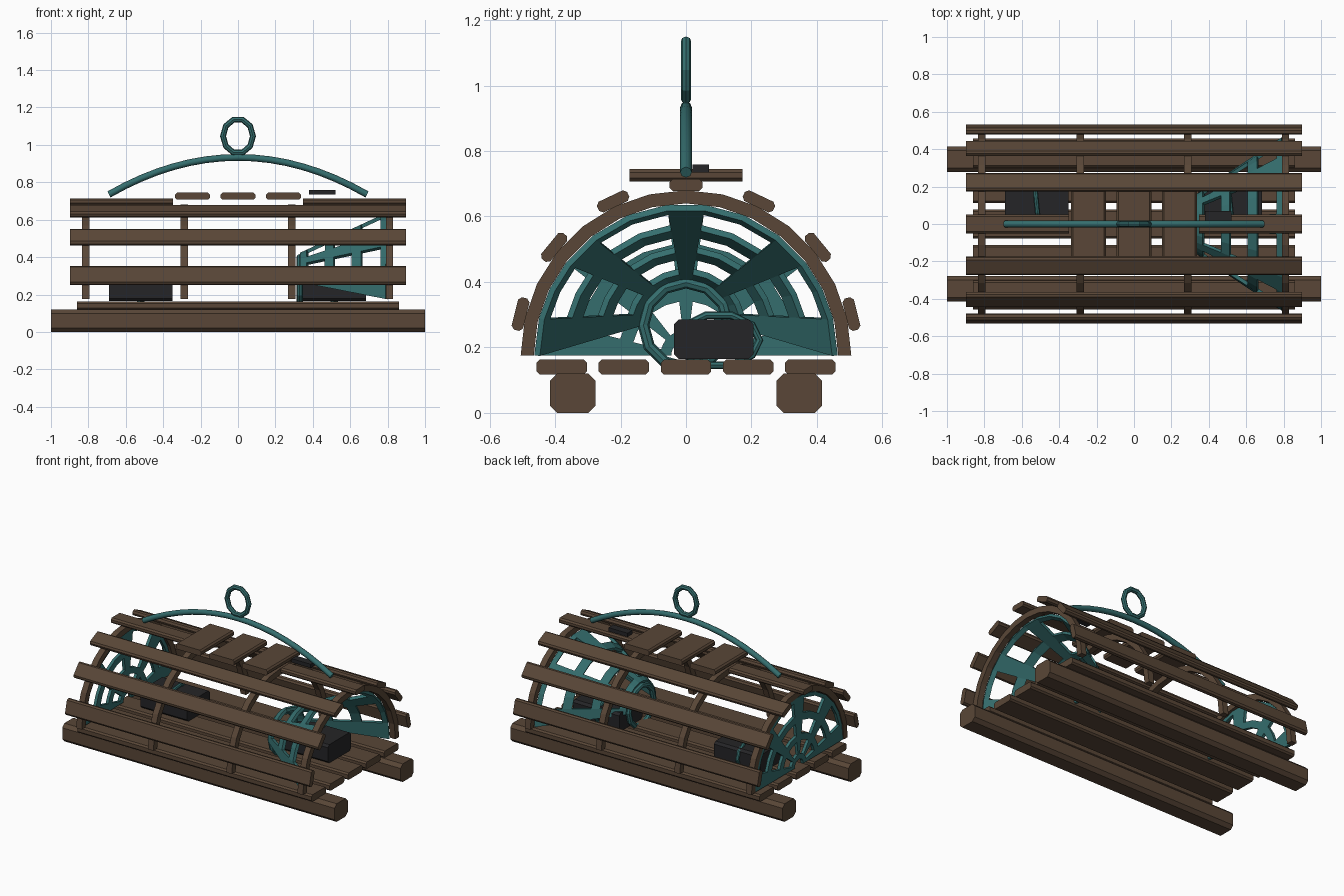
import bpy, bmesh, math
from mathutils import Matrix

if "Cube" in bpy.data.objects:
    bpy.data.objects.remove(bpy.data.objects["Cube"])


def material(name, rgb):
    m = bpy.data.materials.new(name)
    m.diffuse_color = (*rgb, 1)
    m.use_nodes = True
    m.node_tree.nodes["Principled BSDF"].inputs["Base Color"].default_value = m.diffuse_color
    return m


WOOD = material("weathered_wood", (0.10, 0.062, 0.038))
TEAL = material("teal_twine", (0.035, 0.155, 0.155))
DARK = material("dark_weight", (0.018, 0.018, 0.02))


def finish(name, bm, mat):
    bmesh.ops.recalc_face_normals(bm, faces=bm.faces)
    me = bpy.data.meshes.new(name)
    bm.to_mesh(me)
    bm.free()
    me.materials.append(mat)
    ob = bpy.data.objects.new(name, me)
    bpy.context.collection.objects.link(ob)
    return ob


def bar(name, loc, size, mat, chamfer=0.0, axis=0, roll=0.0):
    """Box whose edges along one axis are chamfered, rolled about x."""
    bm = bmesh.new()
    bmesh.ops.create_cube(bm, size=1, matrix=Matrix.Diagonal((*size, 1)))
    if chamfer:
        long_edges = [e for e in bm.edges
                      if abs((e.verts[0].co - e.verts[1].co)[axis]) > 1e-4]
        bmesh.ops.bevel(bm, geom=long_edges, offset=chamfer, segments=1, affect='EDGES')
    bm.transform(Matrix.Translation(loc) @ Matrix.Rotation(roll, 4, 'X'))
    return finish(name, bm, mat)


def torus(name, loc, ry, rz, minor, mat, segs=10, sides=8, turn=0.0):
    """Ring standing in the y-z plane, turned about z."""
    bm = bmesh.new()
    rows = []
    for i in range(segs):
        a = 2 * math.pi * i / segs
        rows.append([])
        for j in range(sides):
            b = 2 * math.pi * j / sides
            d = minor * math.cos(b)
            rows[-1].append(bm.verts.new((minor * math.sin(b), (ry + d) * math.cos(a),
                                          (rz + d) * math.sin(a))))
    for i in range(segs):
        p, q = rows[i], rows[(i + 1) % segs]
        for j in range(sides):
            k = (j + 1) % sides
            bm.faces.new((p[j], q[j], q[k], p[k]))
    bm.transform(Matrix.Translation(loc) @ Matrix.Rotation(turn, 4, 'Z'))
    return finish(name, bm, mat)


BASE = 0.175  # height where the arches spring


def hoop(name, x, r_out=0.505, r_in=0.465, width=0.04, segs=14):
    bm = bmesh.new()
    rows = []
    for i in range(segs + 1):
        a = math.pi * i / segs
        rows.append([bm.verts.new((x + dx, r * math.cos(a), BASE + r * math.sin(a)))
                     for dx, r in ((-width / 2, r_out), (width / 2, r_out),
                                   (width / 2, r_in), (-width / 2, r_in))])
    for p, q in zip(rows, rows[1:]):
        for j in range(4):
            k = (j + 1) % 4
            bm.faces.new((p[j], q[j], q[k], p[k]))
    bm.faces.new(rows[0])
    bm.faces.new(rows[-1])
    return finish(name, bm, WOOD)


def net(name, outer, inner, thickness=0.02):
    """Arched net of five ribs and four bands; outer and inner are (x, z, radius)."""
    rib = 0.125
    angles, is_rib = [0.0], []
    for s in range(4):
        a0 = s * math.pi / 4
        lo = a0 + (2 * rib if s == 0 else rib)
        hi = a0 + math.pi / 4 - (2 * rib if s == 3 else rib)
        angles += [lo, (lo + hi) / 2, hi]
        is_rib += [True, False, False]
    angles.append(math.pi)
    is_rib.append(True)
    steps = [0, 0.06, 0.29, 0.40, 0.61, 0.71, 0.92, 1]
    bm = bmesh.new()
    grid = []
    for t in steps:
        x, z, r = (o + (i - o) * t for o, i in zip(outer, inner))
        grid.append([bm.verts.new((x, r * math.cos(a), z + r * math.sin(a))) for a in angles])
    for i in range(len(steps) - 1):
        for j in range(len(angles) - 1):
            if is_rib[j] or i % 2 == 0:
                bm.faces.new((grid[i][j], grid[i + 1][j], grid[i + 1][j + 1], grid[i][j + 1]))
    ob = finish(name, bm, TEAL)
    mod = ob.modifiers.new("thickness", 'SOLIDIFY')
    mod.thickness = thickness
    mod.offset = 0
    return ob


# Runners and floor
for side, y in (("front", -0.346), ("back", 0.346)):
    bar(f"{side}_runner", (0, y, 0.06), (2, 0.138, 0.12), WOOD, 0.022)
for i in range(5):
    bar(f"floor_slat_{i + 1}", (0, (i - 2) * 0.19, 0.14), (1.72, 0.154, 0.046), WOOD, 0.01)

# Arched hoops
for i, x in enumerate((-0.814, -0.288, 0.288, 0.81)):
    hoop(f"hoop_{i + 1}", x)

# Side slats around the arch, with the crown slat split for the door
for i in range(7):
    a = math.radians(14.1 + 25.3 * i)
    y, z = 0.521 * math.cos(a), BASE + 0.521 * math.sin(a)
    spans = ((-0.623, 0.55), (0.623, 0.55)) if i == 3 else ((0, 1.795),)
    for n, (x, length) in enumerate(spans):
        bar(f"arch_slat_{i + 1}_{n + 1}", (x, y, z), (length, 0.102, 0.036),
            WOOD, 0.01, roll=a - math.pi / 2)

# Door slats and latch
for i in range(3):
    bar(f"door_slat_{i + 1}", ((i - 1) * 0.243, 0, 0.726), (0.186, 0.345, 0.038),
        WOOD, 0.01, axis=1)
bar("door_latch", (0.45, 0.045, 0.747), (0.14, 0.05, 0.025), DARK)

# Netting: entry funnel on the right, flat panel on the left
net("entry_funnel", (0.795, BASE, 0.455), (0.335, 0.265, 0.15))
net("end_net", (-0.82, BASE, 0.462), (-0.82, BASE, 0.045))
torus("funnel_ring", (0.33, 0, 0.268), 0.13, 0.13, 0.018, TEAL, segs=12)

# Ballast bricks with their lashings
for side, x in (("left", -0.52), ("right", 0.515)):
    bar(f"{side}_brick", (x, 0.085, 0.225), (0.34, 0.242, 0.122), DARK, 0.015)
    torus(f"{side}_lashing", (x, 0.1, 0.222), 0.125, 0.08, 0.012, TEAL, turn=0.1)

# Lifting rope with its loop
rope = bpy.data.curves.new("lifting_rope", 'CURVE')
rope.dimensions = '3D'
rope.bevel_depth = 0.018
rope.bevel_resolution = 2
rope.use_fill_caps = True
spline = rope.splines.new('POLY')
N = 16
spline.points.add(N)
for i, p in enumerate(spline.points):
    u = 2 * i / N - 1
    p.co = (0.69 * u, 0, 0.735 + 0.198 * (1 - u * u), 1)
rope.materials.append(TEAL)
bpy.context.collection.objects.link(bpy.data.objects.new("lifting_rope", rope))
torus("rope_loop", (0, 0, 1.047), 0.08, 0.092, 0.016, TEAL, turn=math.pi / 2)
